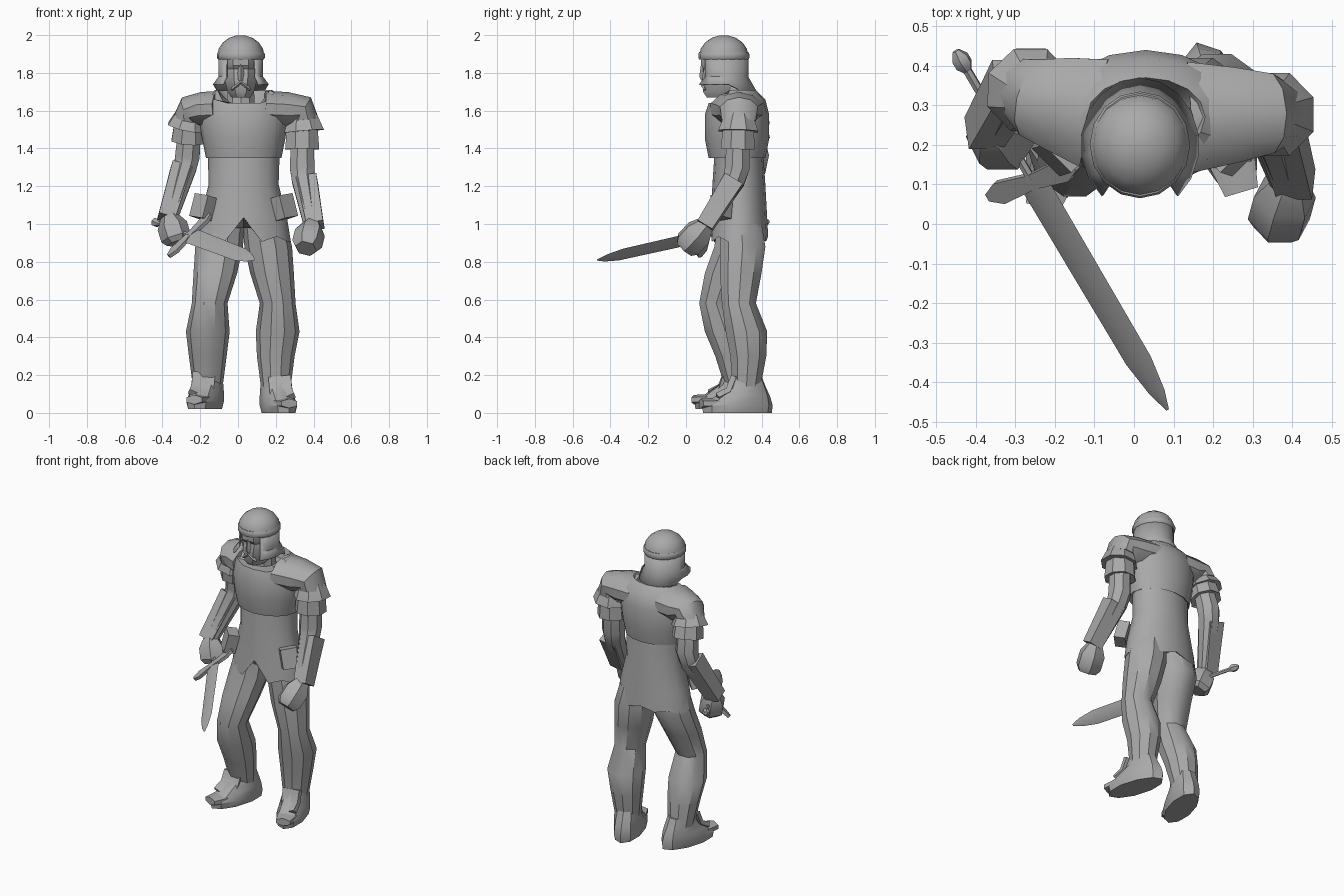
import bpy, bmesh, math
from mathutils import Vector

cube = bpy.data.objects.get("Cube")
if cube:
    bpy.data.objects.remove(cube, do_unlink=True)

# One plain steel grey for the whole figure
steel = bpy.data.materials.new("steel_grey")
steel.use_nodes = True
steel.diffuse_color = (0.4, 0.4, 0.4, 1)
steel.node_tree.nodes["Principled BSDF"].inputs["Base Color"].default_value = steel.diffuse_color

UNIT = 0.01          # part sizes below are in hundredths
FRONT = Vector((0, -1, 0))
UP = Vector((0, 0, 1))


def level(x, y, *steps):
    """Rings stacked on one upright line, each given as (height, width, depth)."""
    return [(Vector((x, y, z)), w, d) for z, w, d in steps]


def span(start, end, *steps):
    """Round rings between two joints, each given as (fraction, radius)."""
    return [(start.lerp(end, t), r, r) for t, r in steps]


def loft(name, rows, sides=8, flat=False, side=FRONT, turn=False,
         gap=0, shell=0, shape=None):
    """Skin rings of (centre, width, depth), where depth runs along side.
    flat keeps rings level; gap leaves an opening in degrees facing side."""
    bm = bmesh.new()
    steps = sides + 1 if gap else sides
    rings = []
    for i, (centre, width, depth) in enumerate(rows):
        axis = UP if flat else (rows[min(i + 1, len(rows) - 1)][0] - rows[max(i - 1, 0)][0]).normalized()
        u = Vector(side)
        u = (u - axis * u.dot(axis)).normalized()
        v = axis.cross(u)
        grow = UNIT / math.cos(math.pi / sides) if turn else UNIT
        ring = []
        for k in range(steps):
            if gap:
                t = math.radians(gap / 2 + (360 - gap) * k / sides)
            else:
                t = math.tau * (k + 0.5 * turn) / sides
            offset = v * width * math.sin(t) + u * depth * math.cos(t)
            ring.append(bm.verts.new(centre * UNIT + offset * grow))
        rings.append(ring)
    for low, high in zip(rings, rings[1:]):
        for k in range(sides):
            n = (k + 1) % steps
            bm.faces.new((low[k], low[n], high[n], high[k]))
    if not gap:
        bm.faces.new(rings[0][::-1])
        bm.faces.new(rings[-1])
    if shape:
        for vert in bm.verts:
            shape(vert.co)
    bmesh.ops.recalc_face_normals(bm, faces=bm.faces)
    mesh = bpy.data.meshes.new(name)
    bm.to_mesh(mesh)
    bm.free()
    mesh.materials.append(steel)
    obj = bpy.data.objects.new(name, mesh)
    bpy.context.collection.objects.link(obj)
    bpy.ops.object.select_all(action='DESELECT')
    obj.select_set(True)
    bpy.context.view_layer.objects.active = obj
    bpy.ops.object.shade_smooth_by_angle(angle=math.radians(35))
    if shell:
        mod = obj.modifiers.new("thickness", 'SOLIDIFY')
        mod.thickness = shell * UNIT


# Helmet: rounded dome, brow band and neck guard that sweeps down at the back
def sweep(co):
    if co.z < 1.75 and co.y < 0.25:
        co.z += 0.03


HEAD_X, HEAD_Y = 1.5, 20
arc = [math.radians(a) for a in range(0, 90, 20)]
dome = [(189 + 11 * math.sin(a), 12.5 * math.cos(a), 13 * math.cos(a)) for a in arc]
loft("helmet_dome", level(HEAD_X, HEAD_Y, *dome), 16, flat=True)
loft("helmet_band", level(HEAD_X, HEAD_Y, (187, 12, 13), (188, 12.7, 13.5), (190, 12.7, 13.5),
     (191, 12, 13)), 16, flat=True)
loft("neck_guard", level(HEAD_X, HEAD_Y, (188, 12, 13), (178, 12, 13), (171, 15, 17)),
     14, flat=True, gap=80, shell=0.8, shape=sweep)

# Head with simple features
loft("head", level(HEAD_X, HEAD_Y - 1, (167, 5, 8), (170, 7, 10), (178, 9, 10.5),
     (182, 9, 9.5), (184, 10, 11), (188, 10, 11)), 8, flat=True, turn=True)
loft("neck", level(HEAD_X, HEAD_Y + 5, (158, 8, 8), (178, 7, 7)), 10, flat=True)
loft("nose", level(HEAD_X, 9, (176, 2, 1), (178, 2, 2), (185, 1, 1)), 4, flat=True)
for s in (-1, 1):
    loft("moustache", span(Vector((HEAD_X, 9, 175)), Vector((HEAD_X + 5 * s, 10, 171)),
         (0, 1), (0.5, 1.5), (1, 0.5)), 4)


# Breastplate with a lowered neckline
def neckline(co):
    if co.y < 0.22 and abs(co.x - HEAD_X * UNIT) < 0.13:
        co.z = min(co.z, 1.64)


BODY_X, BODY_Y = 3, 27
loft("breastplate", level(BODY_X, BODY_Y, (137, 16, 12), (135, 20, 15), (145, 22, 17),
     (158, 24, 17), (166, 22, 15), (171, 15, 10), (164, 10, 8)), 16, flat=True, shape=neckline)


# Tunic skirt, slit at the front and slightly ragged at the hem
def hem(co):
    if co.z < 0.95:
        if abs(co.x - BODY_X * UNIT) < 0.02 and co.y < 0.2:
            co.z += 0.1
        co.z += 0.015 * math.sin(co.x * 40)


loft("tunic", level(BODY_X, BODY_Y + 1, (98, 15, 10), (92, 25, 15.5), (103, 23, 15),
     (121, 18.5, 14), (136, 19, 13)), 16, flat=True, shape=hem)
for s in (-1, 1):
    top = Vector((BODY_X + 20 * s, 19, 115))
    loft("belt_pouch", [(top, 5, 3.5), (top + Vector((3 * s, -1, -12)), 5, 3.5)], 4,
         turn=True, side=(s, -1, 0))

# Legs and boots: the right leg steps forward
profile = ((100, 11), (88, 12), (74, 11), (58, 9), (43, 11), (30, 9.5), (14, 7.5))
stance = {
    "left": (1, (14, 29), (16, 30), (18, 29), (21, 28), (21, 32), (20, 33), (20, 32)),
    "right": (-1, (-8, 28), (-10, 27), (-12, 21), (-15, 16), (-16, 21), (-16, 25), (-16, 28)),
}
for name, (s, *joints) in stance.items():
    loft(name + "_leg", [(Vector((x, y, z)), r, r) for (x, y), (z, r) in zip(joints, profile)],
         10, flat=True, turn=True)
    ankle = Vector((*joints[-1], 1 - s))
    out = Vector((0.3 * s, -1, 0)).normalized()
    boot = [(0, 5, 8, 19), (4, 5, 9, 19.5), (9, 2, 8.5, 15), (13, 0, 8, 11), (19, 0, 7, 8.5)]
    loft(name + "_boot", [(ankle + out * f + UP * z, w, d) for z, f, w, d in boot],
         10, flat=True, side=out)
    loft(name + "_toe", [(ankle + out * 16 + UP * 5, 7, 3), (ankle + out * 25 + UP * 5, 5, 2.5)],
         6, side=UP)
    loft(name + "_instep", [(ankle + out * f + UP * z, 6, 1.5) for z, f in ((19, 7), (11, 10), (7, 16))],
         4, turn=True)

# Arms: layered shoulder plates, sleeve, upper arm, bracer and fist
poses = {
    "left": (1, (14, 27, 161), (34, 28, 160), (34, 27, 126), (39, 10, 99), (36, -1, 87)),
    "right": (-1, (-10, 28, 161), (-25, 32, 160), (-27, 38, 133), (-36, 23, 103), (-32, 20, 90)),
}
for name, (s, *joints) in poses.items():
    base, shoulder, elbow, wrist, knuckle = map(Vector, joints)
    spike = Vector((3 * s, 0, 0))
    bracer_shift = Vector((2 * s, 0, 0))
    yoke = [(base, 9, 14), (base.lerp(shoulder, 0.6), 9, 12), (shoulder, 8, 10),
            (shoulder.lerp(elbow + spike, 0.15), 8, 9)]
    parts = (
        ("shoulder", 10, yoke),
        ("shoulder_plate", 8, span(shoulder, elbow + spike, (0, 6), (0.15, 8.5), (0.32, 10.5))),
        ("sleeve", 8, span(shoulder, elbow, (0.2, 8), (0.6, 9), (0.5, 6))),
        ("arm", 8, span(shoulder, elbow, (0.4, 6), (0.9, 6.5)) + span(elbow, wrist, (0.1, 6), (1, 4))),
        ("bracer", 4, span(elbow + bracer_shift, wrist + bracer_shift, (0.1, 5.5), (0.5, 5), (1, 4.5))),
        ("fist", 6, span(wrist, knuckle, (-0.1, 4), (0.3, 7), (0.8, 7), (1, 5))),
    )
    for part, sides, rows in parts:
        loft(f"{name}_{part}", rows, sides, turn=True)

# Sword: every part is placed along one line from pommel to tip
pommel, tip = Vector((-44, 42, 101)), Vector((8.5, -47, 81))
across = Vector((20, 7, 20))
guard = pommel.lerp(tip, 0.35)
loft("sword_pommel", span(pommel, tip, (-0.02, 1), (0, 2.4), (0.02, 2.4), (0.04, 1)), 6)
loft("sword_grip", span(pommel, guard, (0, 1.2), (1, 1.2)), 6)
blade = ((0.34, 1, 5), (0.86, 0.8, 4.5), (0.95, 0.5, 2.7), (1, 0.1, 0.5))
loft("sword_blade", [(pommel.lerp(tip, t), w, d) for t, w, d in blade], 4, side=across)
wings = ((-0.55, 1), (-0.4, 3), (0, 2), (0.4, 3), (0.55, 1))
loft("sword_guard", [(guard + across * k, 1, d) for k, d in wings], 4,
     side=tip - pommel, turn=True)
